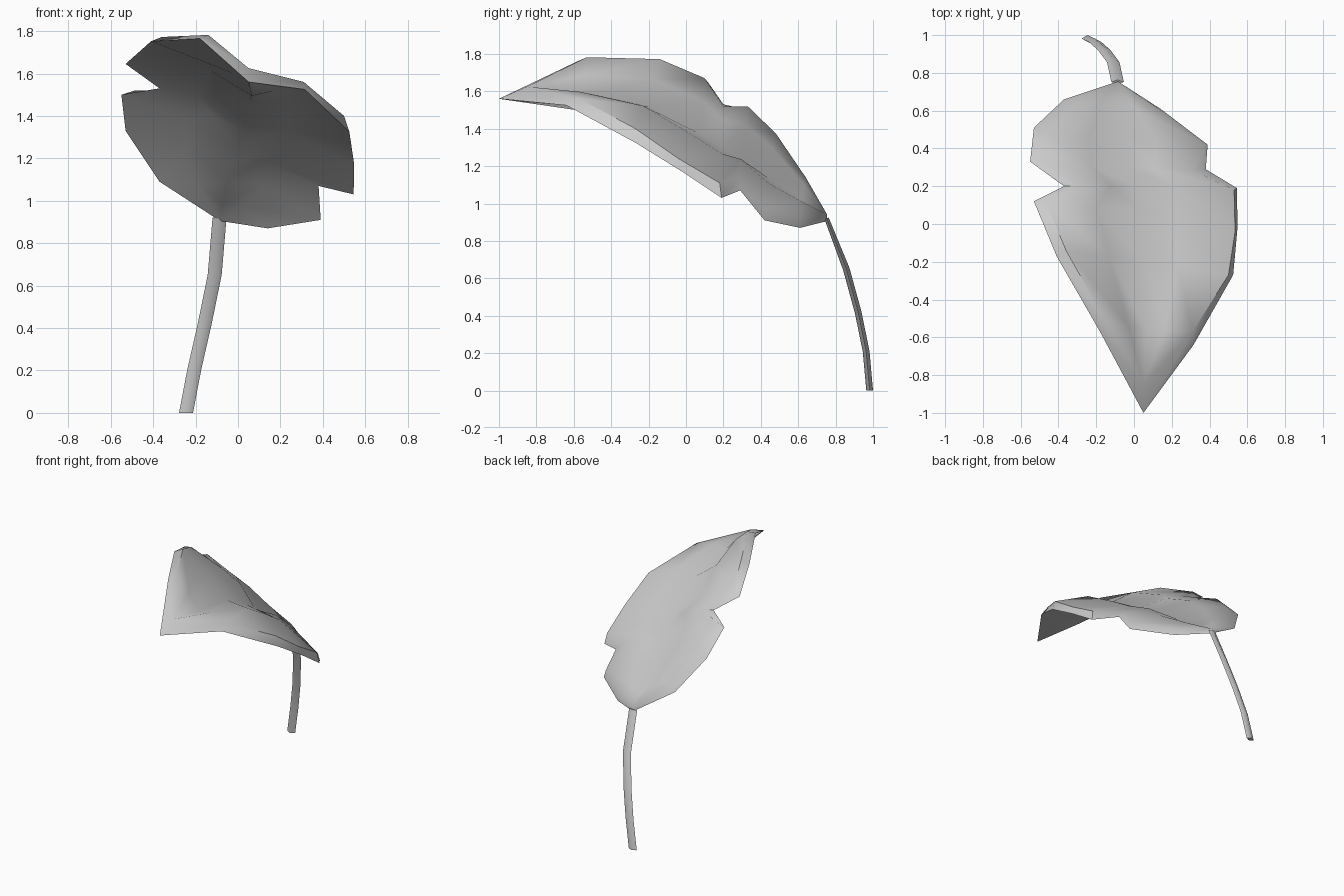
import bpy, bmesh, math
from mathutils import Vector as V

if "Cube" in bpy.data.objects:
    bpy.data.objects.remove(bpy.data.objects["Cube"])


def finish(bm, name, angle):
    bmesh.ops.recalc_face_normals(bm, faces=bm.faces)
    me = bpy.data.meshes.new(name)
    bm.to_mesh(me)
    bm.free()
    ob = bpy.data.objects.new(name, me)
    bpy.context.collection.objects.link(ob)
    bpy.ops.object.select_all(action='DESELECT')
    ob.select_set(True)
    bpy.context.view_layer.objects.active = ob
    bpy.ops.object.shade_smooth_by_angle(angle=math.radians(angle))
    return ob


def skin(bm, rows):
    for r, s in zip(rows, rows[1:]):
        for k in range(len(r) - 1):
            loop = list(dict.fromkeys((r[k], r[k + 1], s[k + 1], s[k])))
            if len(loop) > 2:
                bm.faces.new(loop)


# leaf blade profiles, base to tip: rim edge, inside of rim, midrib
left_rim = [(-.37, .66, 1.09), (-.53, .51, 1.33), (-.55, .33, 1.50), (-.37, .20, 1.53),
            (-.53, .12, 1.645), (-.41, -.17, 1.752), (-.18, -.57, 1.765)]
left_in = [(-.32, .64, 1.14), (-.46, .48, 1.375), (-.485, .33, 1.52), (-.27, .20, 1.52),
           (-.46, .10, 1.67), (-.36, -.14, 1.772), (-.14, -.53, 1.782)]
midrib = [(-.075, .62, 1.02), (-.05, .45, 1.13), (-.02, .30, 1.23), (0, .20, 1.295),
          (.02, .08, 1.37), (.055, -.20, 1.52), (.065, -.56, 1.575)]
right_in = [(.13, .61, .92), (.37, .42, .97), (.31, .285, 1.135), (.53, .18, 1.11),
            (.535, -.04, 1.24), (.50, -.27, 1.40), (.31, -.57, 1.56)]
right_rim = [(.14, .61, .87), (.39, .42, .91), (.38, .29, 1.07), (.545, .19, 1.03),
             (.548, -.02, 1.17), (.525, -.27, 1.325), (.315, -.64, 1.525)]
thick = [.035, .035, .045, .045, .045, .05, .08]
bulge_l = [.03, .055, .06, .05, .045, .03, .015]
bulge_r = [.03, .045, .045, .045, .05, .05, .028]

bm = bmesh.new()
b, bu, t, i = (bm.verts.new(p) for p in
               ((-.085, .755, .94), (-.085, .752, .905), (.05, -1, 1.56), (.05, -.85, 1.625)))
top, under = [[b] * 7], [[bu] * 5]
for lo, li, m, ri, ro, th, bl, br in zip(left_rim, left_in, midrib, right_in, right_rim,
                                         thick, bulge_l, bulge_r):
    lo, li, m, ri, ro = map(V, (lo, li, m, ri, ro))
    # each half of the blade bulges slightly upward from the midrib valley
    lm = m.lerp(li, .45) + V((0, 0, bl))
    rm = m.lerp(ri, .4) + V((0, 0, br))
    row = [bm.verts.new(p) for p in (lo, li, lm, m, rm, ri, ro)]
    down = V((0, .005, -th))
    low = [bm.verts.new(p + down) for p in (lm, m, rm)]
    top.append(row)
    under.append([row[0], *low, row[6]])
top.append([t, i, i, i, i, i, t])
under.append([t] * 5)
skin(bm, top)
skin(bm, under)
# close the two short edges beside the stem
bm.faces.new((b, bu, top[1][0]))
bm.faces.new((b, bu, top[1][6]))
finish(bm, "leaf_blade", 48)

# stem: flattened diamond section swept along a bent path
path = [(-.245, .982, 0), (-.205, .963, .21), (-.157, .92, .42), (-.11, .857, .65),
        (-.087, .752, .92)]
bm = bmesh.new()
rings = []
for n, p in enumerate(path):
    p = V(p)
    d = (V(path[min(n + 1, 4)]) - V(path[max(n - 1, 0)])).normalized()
    side = V((1, 0, 0))
    out = d.cross(side).normalized() if n else V((0, 1, 0))
    h = .018 if n < 4 else .012
    rings.append([bm.verts.new(q) for q in
                  (p - side * .033, p + out * h, p + side * .033, p - out * h)])
skin(bm, [r + r[:1] for r in rings])
bm.faces.new(rings[0])
bm.faces.new(rings[-1])
finish(bm, "leaf_stem", 60)
